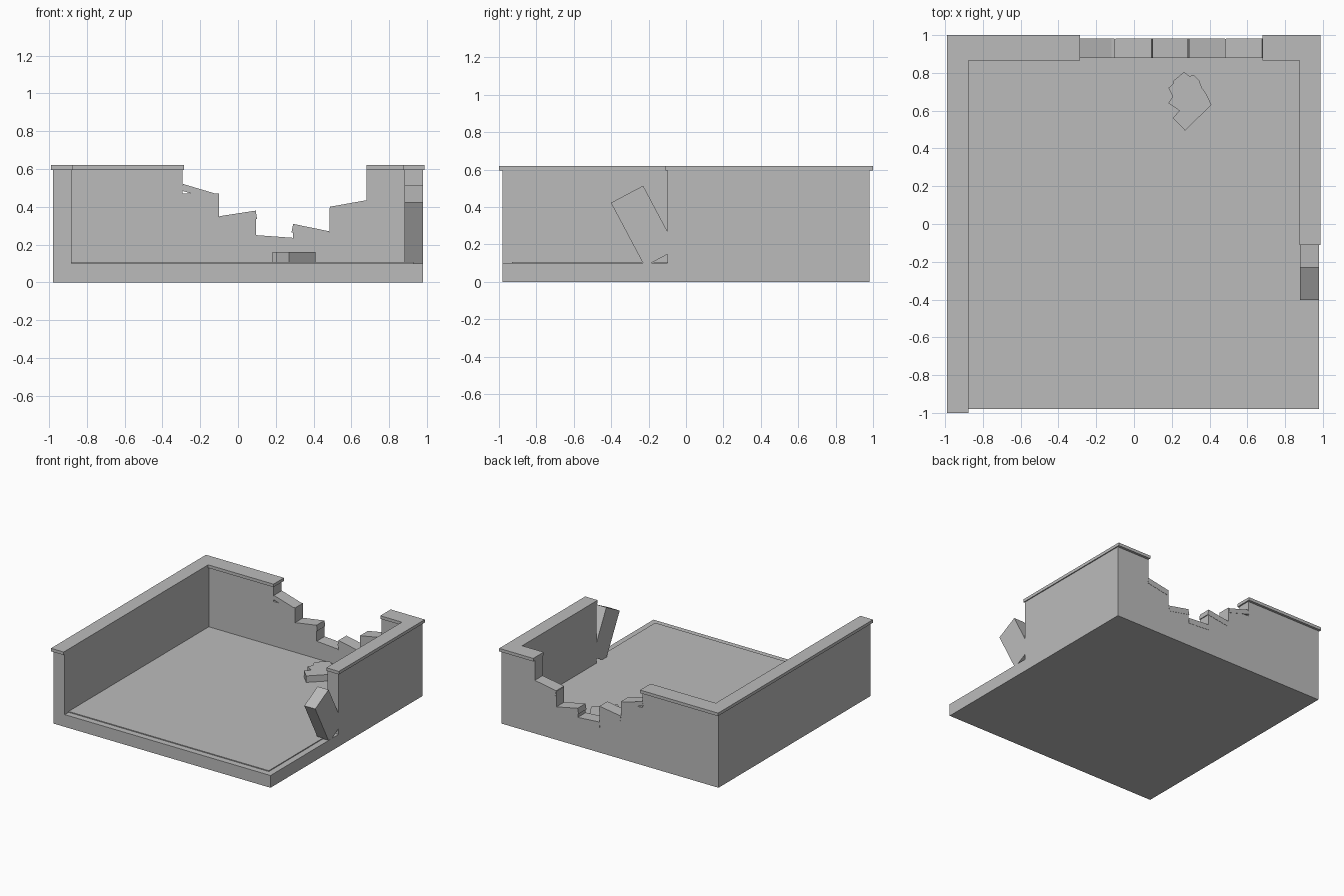
import bpy, bmesh, math
from mathutils import Matrix, Vector

if "Cube" in bpy.data.objects:
    bpy.data.objects.remove(bpy.data.objects["Cube"])

stone = bpy.data.materials.new("grey stone")
stone.diffuse_color = (0.5, 0.5, 0.5, 1)
stone.use_nodes = True
stone.node_tree.nodes["Principled BSDF"].inputs["Base Color"].default_value = stone.diffuse_color


def finish(name, bm):
    bmesh.ops.recalc_face_normals(bm, faces=bm.faces)
    me = bpy.data.meshes.new(name)
    bm.to_mesh(me)
    bm.free()
    me.materials.append(stone)
    ob = bpy.data.objects.new(name, me)
    bpy.context.collection.objects.link(ob)
    return ob


def box(name, x, y, z):
    """Box from (min, max) ranges."""
    bm = bmesh.new()
    bmesh.ops.create_cube(bm, size=1)
    for v in bm.verts:
        v.co = Vector([r[0] + (c + 0.5) * (r[1] - r[0]) for c, r in zip(v.co, (x, y, z))])
    return finish(name, bm)


def extrude_outline(name, outline, z0, z1):
    """Plan outline in x, y pulled up from z0 to z1."""
    bm = bmesh.new()
    face = bm.faces.new([bm.verts.new((x, y, z0)) for x, y in outline])
    up = bmesh.ops.extrude_face_region(bm, geom=[face])["geom"]
    bmesh.ops.translate(bm, vec=(0, 0, z1 - z0),
                        verts=[v for v in up if isinstance(v, bmesh.types.BMVert)])
    return finish(name, bm)


# base and raised floor
box("base", (-0.98, 0.98), (-0.98, 0.98), (0, 0.10))
box("floor", (-0.93, 0.93), (-0.93, 0.93), (0.09, 0.107))

# standing walls, L shaped in plan
extrude_outline("left_wall", [(-0.98, -0.98), (-0.88, -0.98), (-0.88, 0.88),
                              (-0.295, 0.88), (-0.295, 0.98), (-0.98, 0.98)], 0, 0.6)
extrude_outline("right_wall", [(0.68, 0.98), (0.68, 0.88), (0.88, 0.88),
                               (0.88, -0.10), (0.98, -0.10), (0.98, 0.98)], 0, 0.6)

# coping on the walls
extrude_outline("left_coping", [(-0.99, -1), (-0.875, -1), (-0.875, 0.865),
                                (-0.285, 0.865), (-0.285, 1), (-0.99, 1)], 0.595, 0.62)
extrude_outline("right_coping", [(0.68, 1), (0.68, 0.865), (0.875, 0.865),
                                 (0.875, -0.11), (0.988, -0.11), (0.988, 1)], 0.595, 0.62)

# broken back wall: columns topped with tilted stones (top-left z, top-right z, column top)
steps = [(0.522, 0.464, 0.47), (0.35, 0.38, 0.345), (0.25, 0.236, 0.232),
         (0.31, 0.27, 0.266), (0.40, 0.435, 0.395)]
edges = [-0.295, -0.10, 0.095, 0.29, 0.485, 0.68]
for i, (zl, zr, top) in enumerate(steps):
    x0, x1 = edges[i], edges[i + 1]
    box(f"broken_column_{i + 1}", (x0, x1), (0.88, 0.98), (0, top))
    thick = 0.036 if i == 0 else 0.045
    w = x1 - x0
    tilted = box(f"loose_stone_{i + 1}", (-w / 2, w / 2), (0.88, 0.982), (-thick, 0))
    tilted.data.transform(Matrix.Translation(((x0 + x1) / 2, 0, (zl + zr) / 2))
                          @ Matrix.Rotation(math.atan2(zl - zr, w), 4, 'Y'))

# toppled slab leaning on the broken end of the right wall
slab = box("leaning_slab", (0.88, 0.979), (-0.0975, 0.0975), (-0.1925, 0.1925))
slab.data.transform(Matrix.Translation((0, -0.225, 0.298))
                    @ Matrix.Rotation(math.radians(28), 4, 'X'))

# rubble lying on the floor
extrude_outline("rubble", [(0.27, 0.495), (0.41, 0.63), (0.385, 0.685), (0.36, 0.72),
                           (0.345, 0.76), (0.315, 0.79), (0.295, 0.782), (0.265, 0.805),
                           (0.205, 0.755), (0.21, 0.745), (0.182, 0.72), (0.205, 0.675),
                           (0.182, 0.64), (0.24, 0.60), (0.205, 0.56)], 0.10, 0.16)
